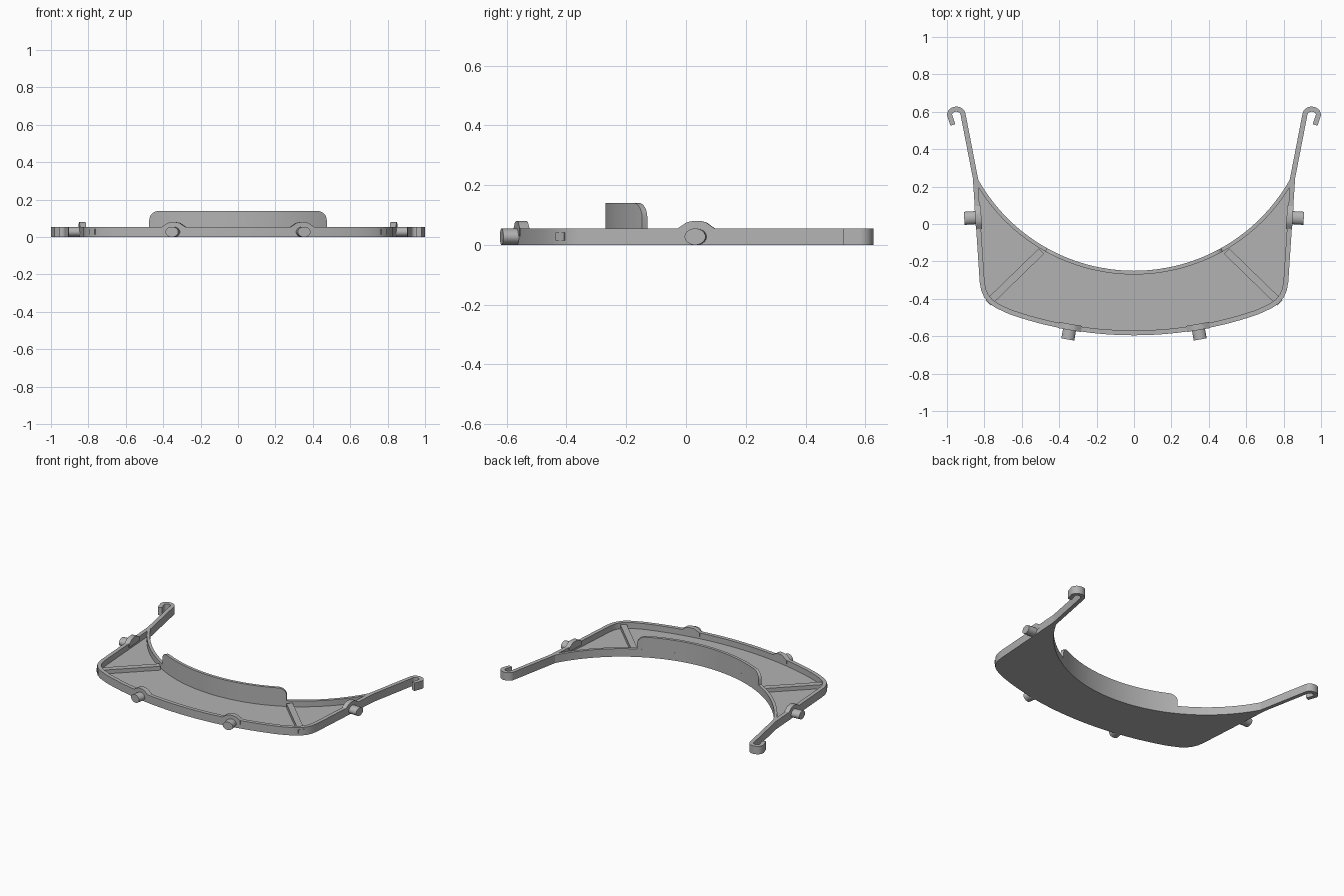
import bpy, bmesh, math
from mathutils import Vector, Matrix

if "Cube" in bpy.data.objects:
    bpy.data.objects.remove(bpy.data.objects["Cube"])

grey = bpy.data.materials.new("light grey plastic")
grey.use_nodes = True
COLOUR = (0.45, 0.45, 0.45, 1)
grey.diffuse_color = COLOUR
grey.node_tree.nodes["Principled BSDF"].inputs["Base Color"].default_value = COLOUR

H = 0.055        # rim height
FLOOR = 0.015    # floor thickness
WALL = 0.026
ARC_Y, ARC_R = 0.706, 0.956   # forehead arc


def finish(name, bm):
    bmesh.ops.recalc_face_normals(bm, faces=bm.faces[:])
    mesh = bpy.data.meshes.new(name)
    bm.to_mesh(mesh)
    bm.free()
    ob = bpy.data.objects.new(name, mesh)
    bpy.context.collection.objects.link(ob)
    mesh.materials.append(grey)
    bpy.ops.object.select_all(action='DESELECT')
    ob.select_set(True)
    bpy.context.view_layer.objects.active = ob
    bpy.ops.object.shade_smooth_by_angle(angle=math.radians(32))
    return ob


def prism(name, pts, z0, z1, matrix=None):
    """Extrude a flat outline from z0 to z1."""
    bm = bmesh.new()
    face = bm.faces.new([bm.verts.new((x, y, z0)) for x, y in pts])
    top = bmesh.ops.extrude_face_region(bm, geom=[face])["geom"]
    verts = [g for g in top if isinstance(g, bmesh.types.BMVert)]
    bmesh.ops.translate(bm, verts=verts, vec=(0, 0, z1 - z0))
    if matrix:
        bm.transform(matrix)
    return finish(name, bm)


def ribbon(name, pts, lo, hi, z0, top):
    """Upright strip along a path, between two side offsets; top(x) is its height."""
    pts = [Vector(p) for p in pts]
    bm = bmesh.new()
    rings = []
    for i, p in enumerate(pts):
        dirs = []
        if i > 0:
            dirs.append((p - pts[i - 1]).normalized())
        if i < len(pts) - 1:
            dirs.append((pts[i + 1] - p).normalized())
        t = sum(dirs, Vector((0, 0))).normalized()
        n = Vector((-t.y, t.x)) / max(0.5, t.dot(dirs[0]))
        a, b = p + n * lo, p + n * hi
        zt = top(p.x)
        rings.append([bm.verts.new(v) for v in
                      ((*a, z0), (*b, z0), (*b, zt), (*a, zt))])
    for r, s in zip(rings, rings[1:]):
        for k in range(4):
            bm.faces.new((r[k], r[(k + 1) % 4], s[(k + 1) % 4], s[k]))
    bm.faces.new(rings[0])
    bm.faces.new(rings[-1])
    return finish(name, bm)


def arc_point(x):
    return (x, ARC_Y - math.sqrt(ARC_R ** 2 - x * x))


def span(a, b, n):
    return [a + (b - a) * i / n for i in range(n + 1)]


def rim_top(x):
    return H


# Outer outline: left side, rounded corner, shallow front curve, mirrored
front_r = 2.03
front = [(x, -0.595 + front_r - math.sqrt(front_r ** 2 - x * x))
         for x in span(-0.66, 0.66, 28)]
corner = [(0.70, -0.467), (0.74, -0.448), (0.775, -0.423), (0.802, -0.39),
          (0.817, -0.355), (0.825, -0.31), (0.862, 0.25)]
outer = [(-x, y) for x, y in reversed(corner)] + front + corner

# Forehead arc
end = math.asin(0.845 / ARC_R)
inner = [arc_point(ARC_R * math.sin(a)) for a in span(-end, end, 48)]

# Floor and rim walls
prism("floor_plate", outer + inner[::-1], 0, FLOOR)
ribbon("outer_wall", outer, 0, WALL, FLOOR, rim_top)
ribbon("inner_wall", inner, -0.02, 0, FLOOR, rim_top)

# Raised forehead band with rounded upper corners
BAND, FILLET, BAND_TOP = 0.465, 0.05, 0.14
ends = [BAND - FILLET + FILLET * math.sin(a) for a in span(0, math.pi / 2, 8)]
xs = [-x for x in reversed(ends)] + span(-0.415, 0.415, 30)[1:-1] + ends


def band_top(x):
    d = max(0, abs(x) - (BAND - FILLET))
    return BAND_TOP - FILLET + math.sqrt(max(0, FILLET ** 2 - d * d))


ribbon("forehead_band", [arc_point(x) for x in xs], -0.02, 0, H, band_top)

# Arched boss outline standing on the rim
half = [(0.0, 0.08), (0.02, 0.079), (0.035, 0.074), (0.047, 0.065), (0.062, H)]
boss = [(-0.062, 0.03)] + [(-x, z) for x, z in half[:0:-1]] + half + [(0.062, 0.03)]
oval = [(0.035 * math.cos(2 * math.pi * k / 32), H / 2 + H / 2 * math.sin(2 * math.pi * k / 32))
        for k in range(32)]

for side, s in (("left", 1), ("right", -1)):
    # Pegs and bosses, facing outward from the wall
    for place, x, y, nx, ny, reach in (("front", 0.345, -0.566, 0.17, -0.985, 0.052),
                                       ("side", 0.848, 0.034, 0.998, -0.064, 0.06)):
        n = Vector((s * nx, ny, 0)).normalized()
        u = Vector((-n.y, n.x, 0))
        m = Matrix((u, Vector((0, 0, 1)), n)).transposed().to_4x4()
        m.translation = (s * x, y, 0)
        prism(f"{side}_{place}_boss", boss, -0.032, 0.001, m)
        prism(f"{side}_{place}_peg", oval, -0.01, reach, m)

    # Diagonal stiffening rib
    ribbon(f"{side}_rib", [(s * 0.495, -0.145), (s * 0.78, -0.422)],
           -0.02, 0.02, FLOOR, lambda x: 0.042)

    # Strap arm ending in an outward hook
    hook = [(0.95 + 0.036 * math.cos(a), 0.584 + 0.03 * math.sin(a))
            for a in span(math.pi * 0.95, 0, 12)]
    path = [(0.846, 0.235)] + hook + [(0.968, 0.53)]
    ribbon(f"{side}_strap_arm", [(s * x, y) for x, y in path],
           -0.0135, 0.0135, 0, rim_top)
